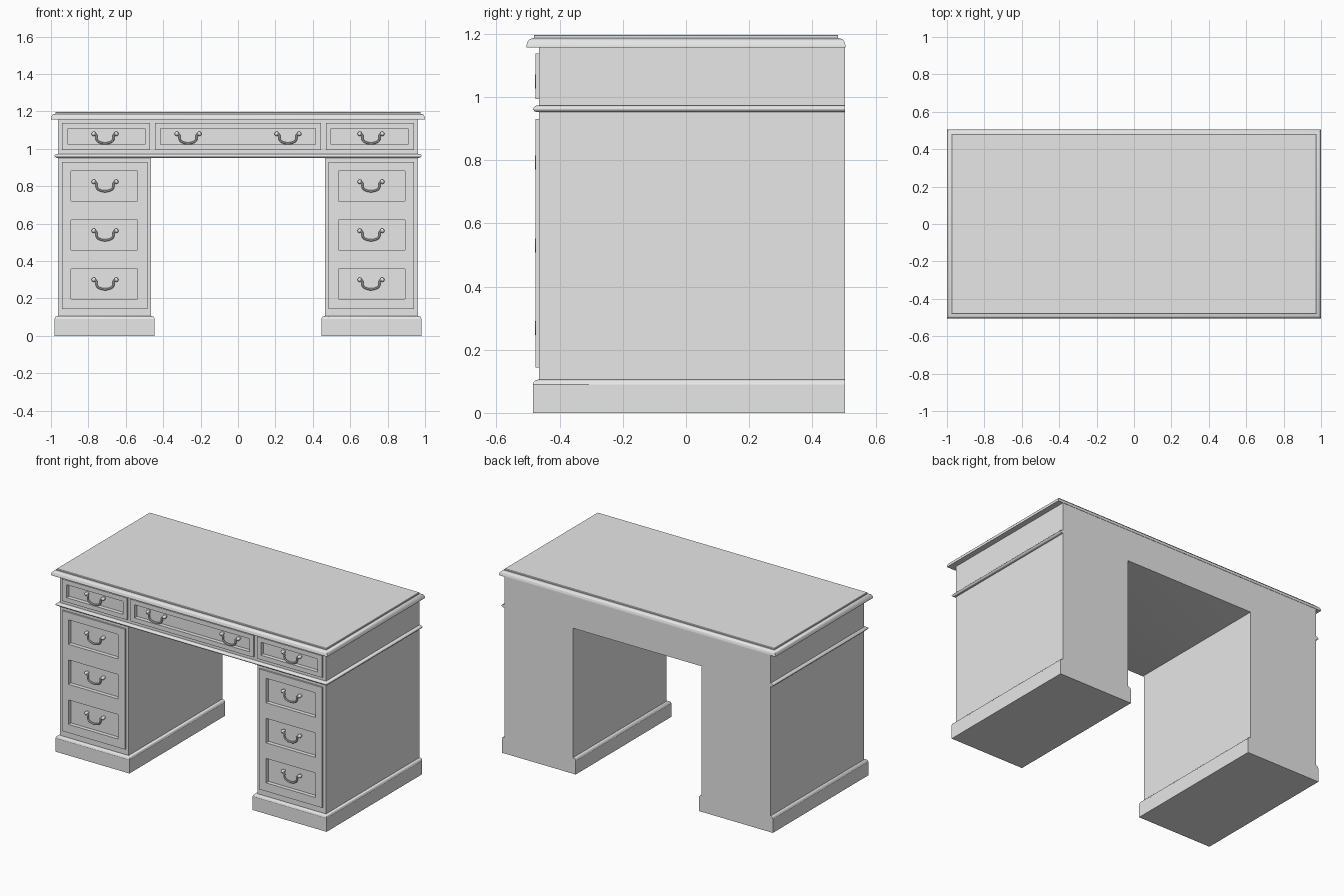
import bpy, bmesh
from math import radians, sin, cos, pi
from mathutils import Matrix

cube = bpy.data.objects.get("Cube")
if cube:
    bpy.data.objects.remove(cube, do_unlink=True)

grey = bpy.data.materials.new("plain_grey")
grey.use_nodes = True
grey.diffuse_color = (0.8, 0.8, 0.8, 1)
grey.node_tree.nodes["Principled BSDF"].inputs["Base Color"].default_value = (0.8, 0.8, 0.8, 1)

BACK = 0.503      # flat rear plane
FACE = -0.465     # carcass front
PANEL = -0.476    # raised drawer panel front
RECESS = -0.45    # drawer front inside the panel


def add(name, mesh):
    ob = bpy.data.objects.new(name, mesh)
    bpy.context.collection.objects.link(ob)
    if not mesh.materials:
        mesh.materials.append(grey)
    return ob


def finish(name, bm):
    bmesh.ops.recalc_face_normals(bm, faces=bm.faces)
    mesh = bpy.data.meshes.new(name)
    bm.to_mesh(mesh)
    bm.free()
    return add(name, mesh)


def loft(name, x0, x1, y0, y1, profile, back=0):
    """Stack rectangles that grow by each profile step; the back grows only if asked."""
    bm = bmesh.new()
    rings = []
    for d, z in profile:
        yb = y1 + d * back
        corners = ((x0 - d, y0 - d), (x1 + d, y0 - d), (x1 + d, yb), (x0 - d, yb))
        rings.append([bm.verts.new((x, y, z)) for x, y in corners])
    for a, b in zip(rings, rings[1:]):
        for i in range(4):
            j = (i + 1) % 4
            bm.faces.new((a[i], a[j], b[j], b[i]))
    bm.faces.new(rings[0][::-1])
    bm.faces.new(rings[-1])
    return finish(name, bm)


def box(name, x0, x1, y0, y1, z0, z1):
    return loft(name, x0, x1, y0, y1, [(0, z0), (0, z1)])


def carve(ob, holes):
    """Cut drawer recesses (x0, x1, z0, z1) into the front of a part."""
    cutters = []
    for x0, x1, z0, z1 in holes:
        cutter = box("recess_cutter", x0, x1, -0.6, RECESS, z0, z1)
        cutter.hide_render = True
        mod = ob.modifiers.new("recess", "BOOLEAN")
        mod.operation, mod.solver, mod.object = "DIFFERENCE", "EXACT", cutter
        cutters.append(cutter)
    bpy.context.view_layer.update()
    dg = bpy.context.evaluated_depsgraph_get()
    mesh = bpy.data.meshes.new_from_object(ob.evaluated_get(dg))
    ob.modifiers.clear()
    ob.data = mesh
    for cutter in cutters:
        bpy.data.objects.remove(cutter, do_unlink=True)


def smooth(ob):
    bpy.ops.object.select_all(action="DESELECT")
    ob.select_set(True)
    bpy.context.view_layer.objects.active = ob
    bpy.ops.object.shade_smooth_by_angle(angle=radians(40))


def quarter(r, d, z, steps=5):
    """Rounded upper edge running inward from offset d at height z."""
    return [(d - r + r * cos(a), z + r * sin(a))
            for a in (pi / 2 * i / steps for i in range(steps + 1))]


def make_handle_mesh():
    # Swan-neck bail
    half = [(0.058, -0.016, 0), (0.047, -0.021, -0.007), (0.045, -0.022, -0.028),
            (0.033, -0.022, -0.043)]
    path = [(-x, y, z) for x, y, z in half] + half[::-1]
    cu = bpy.data.curves.new("bail", "CURVE")
    cu.dimensions = "3D"
    cu.bevel_depth = 0.006
    cu.bevel_resolution = 2
    cu.use_fill_caps = True
    cu.resolution_u = 5
    sp = cu.splines.new("BEZIER")
    sp.bezier_points.add(len(path) - 1)
    for p, co in zip(sp.bezier_points, path):
        p.co = co
        p.handle_left_type = p.handle_right_type = "AUTO"
    ob = bpy.data.objects.new("bail", cu)
    bpy.context.collection.objects.link(ob)
    bpy.context.view_layer.update()
    dg = bpy.context.evaluated_depsgraph_get()
    bail = bpy.data.meshes.new_from_object(ob.evaluated_get(dg))
    bpy.data.objects.remove(ob, do_unlink=True)
    bm = bmesh.new()
    bm.from_mesh(bail)
    # Round knobs on short posts
    for s in (-1, 1):
        bmesh.ops.create_uvsphere(bm, u_segments=14, v_segments=8, radius=0.012,
                                  matrix=Matrix.Translation((s * 0.06, -0.015, 0)))
        bmesh.ops.create_cone(bm, cap_ends=True, segments=14, radius1=0.009, radius2=0.009,
                              depth=0.016, matrix=Matrix.Translation((s * 0.06, -0.007, 0))
                              @ Matrix.Rotation(pi / 2, 4, "X"))
    mesh = bpy.data.meshes.new("handle")
    bm.to_mesh(mesh)
    bm.free()
    mesh.materials.clear()
    mesh.materials.append(grey)
    return mesh


handle_mesh = make_handle_mesh()
handles = []


def handle(x, z):
    ob = add("drawer_handle", handle_mesh)
    ob.location = (x, RECESS, z)
    handles.append(ob)


# Table top with rounded edge and a small raised step
top = loft("table_top", -0.975, 0.975, -0.48, 0.48,
           [(0.025, 1.157), (0.025, 1.164)] + quarter(0.02, 0.024, 1.166)
           + [(0.002, 1.187), (0.002, 1.194), (-0.001, 1.197)], back=1)
smooth(top)

# Frieze holding the three upper drawers
frieze = box("frieze", -0.963, 0.963, FACE, BACK, 0.973, 1.157)
upper = [(-0.941, -0.47, -0.908, -0.498, (-0.711,)),
         (-0.444, 0.444, -0.415, 0.415, (-0.267, 0.267)),
         (0.47, 0.941, 0.498, 0.908, (0.711,))]
UZ = (1.023, 1.108)
carve(frieze, [(a, b, *UZ) for _, _, a, b, _ in upper])
for x0, x1, a, b, spots in upper:
    panel = box("upper_drawer_panel", x0, x1, PANEL, FACE, 0.994, 1.137)
    carve(panel, [(a, b, *UZ)])
    for x in spots:
        handle(x, 1.08)

# Waist moulding, half-round on the front and sides
waist = loft("waist_moulding", -0.963, 0.963, FACE, BACK,
             [(0.008, 0.952), (0.013, 0.954)]
             + [(0.014 + 0.005 * sin(pi * i / 6), 0.955 + 0.015 * i / 6) for i in range(7)]
             + [(0.008, 0.973)])
smooth(waist)

# Pedestals with plinth, panel and three drawers each
drawers = [(0.198, 0.358), (0.46, 0.62), (0.722, 0.882)]
for s, side in ((-1, "right"), (1, "left")):
    def span(a, b):
        return sorted((s * a, s * b))

    body = box(side + "_pedestal", *span(0.466, 0.963), FACE, BACK, 0.1, 0.952)
    panel = box(side + "_pedestal_panel", *span(0.485, 0.941), PANEL, FACE, 0.143, 0.93)
    holes = [(*span(0.536, 0.894), z0, z1) for z0, z1 in drawers]
    carve(body, holes)
    carve(panel, holes)
    for z0, z1 in drawers:
        handle(s * 0.711, z0 + 0.102)
    plinth = loft(side + "_plinth", *span(0.466, 0.961), FACE, BACK,
                  [(0.02, 0), (0.02, 0.09)] + quarter(0.014, 0.019, 0.091) + [(0, 0.105)])
    smooth(plinth)

smooth(handles[0])
